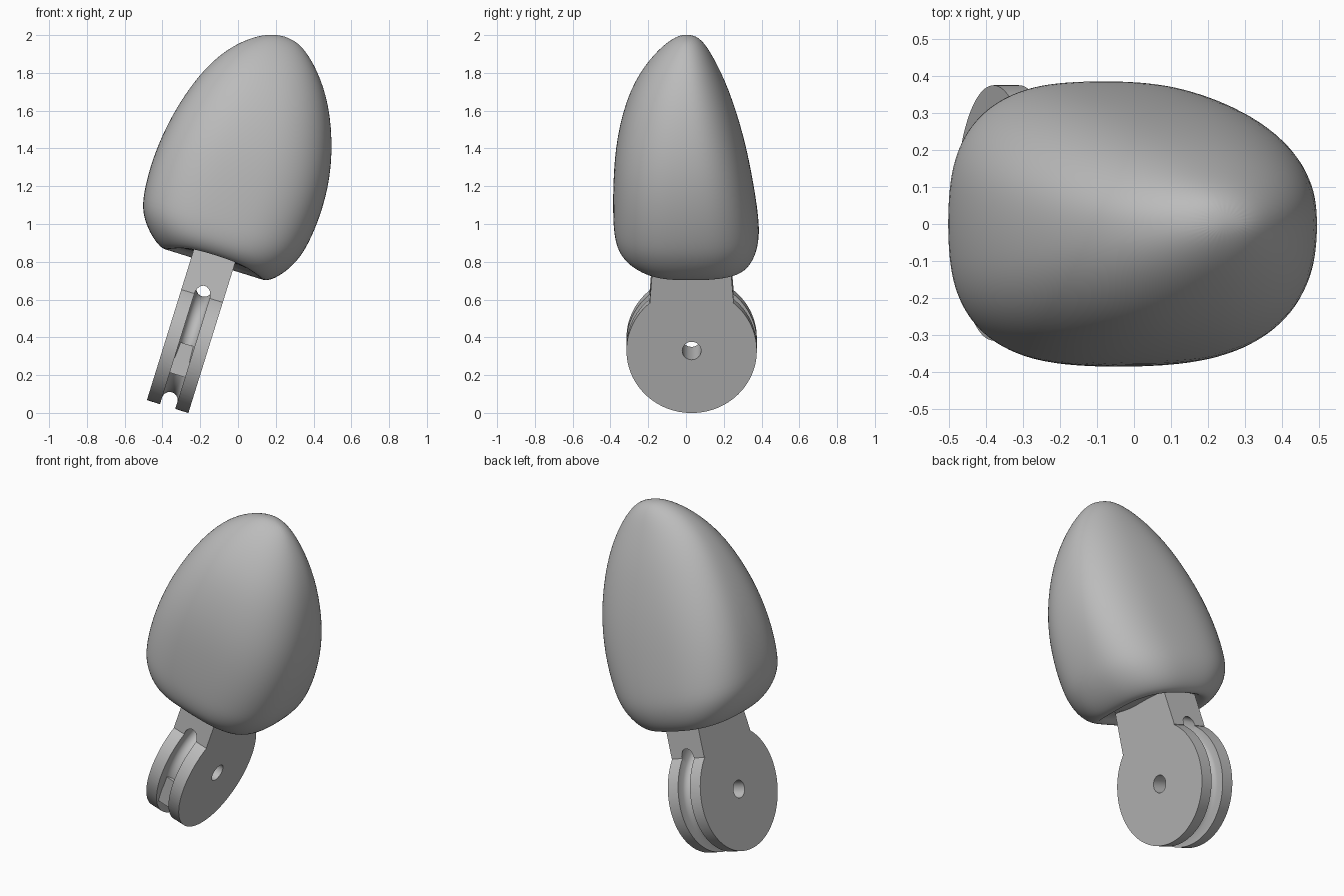
import bpy, bmesh, math
from mathutils import Matrix

if "Cube" in bpy.data.objects:
    bpy.data.objects.remove(bpy.data.objects["Cube"])

TILT = math.radians(17.3)
HEAD_FRAME = Matrix.Translation((-0.27, 0, 0.374)) @ Matrix.Rotation(TILT, 4, 'Y')
HINGE_FRAME = Matrix.Translation((-0.27, 0.03, 0.363)) @ Matrix.Rotation(TILT, 4, 'Y')
ACROSS = Matrix.Rotation(math.pi / 2, 4, 'Y')

grey = bpy.data.materials.new("plain grey")
grey.use_nodes = True
colour = (0.5, 0.5, 0.5, 1)
grey.diffuse_color = colour
grey.node_tree.nodes["Principled BSDF"].inputs["Base Color"].default_value = colour


def finish(bm, name, frame):
    bmesh.ops.recalc_face_normals(bm, faces=bm.faces)
    mesh = bpy.data.meshes.new(name)
    bm.to_mesh(mesh)
    bm.free()
    mesh.materials.append(grey)
    ob = bpy.data.objects.new(name, mesh)
    ob.matrix_world = frame
    bpy.context.collection.objects.link(ob)
    return ob


def select(ob):
    bpy.ops.object.select_all(action='DESELECT')
    bpy.context.view_layer.objects.active = ob
    ob.select_set(True)


def cylinder(name, radius, depth, sides):
    bm = bmesh.new()
    bmesh.ops.create_cone(bm, cap_ends=True, segments=sides, radius1=radius,
                          radius2=radius, depth=depth, matrix=ACROSS)
    return finish(bm, name, HINGE_FRAME)


def box(name, x, y, z, top_scale=1):
    bm = bmesh.new()
    bmesh.ops.create_cube(bm, size=1)
    for v in bm.verts:
        upper = v.co.z > 0
        v.co.x = x[0] if v.co.x < 0 else x[1]
        v.co.y = (y[0] if v.co.y < 0 else y[1]) * (top_scale if upper else 1)
        v.co.z = z[1] if upper else z[0]
    return finish(bm, name, HINGE_FRAME)


def combine(ob, tool, operation):
    mod = ob.modifiers.new("combine", 'BOOLEAN')
    mod.operation, mod.object, mod.solver = operation, tool, 'EXACT'
    select(ob)
    bpy.ops.object.modifier_apply(modifier=mod.name)
    bpy.data.objects.remove(tool)


def groove_ring(inner, outer, half, sides=96):
    """Ring with a rounded-slot section, running round the hinge axis."""
    section = []
    for i in range(16):
        a = 2 * math.pi * (i + 0.5) / 16
        mid = inner + half if math.cos(a) < 0 else outer - half
        section.append((half * math.sin(a), mid + half * math.cos(a)))
    bm = bmesh.new()
    rings = []
    for j in range(sides):
        t = 2 * math.pi * j / sides
        rings.append([bm.verts.new((x, r * math.cos(t), r * math.sin(t))) for x, r in section])
    bridge(bm, rings + rings[:1])
    return finish(bm, "groove_cutter", HINGE_FRAME)


def bridge(bm, rings):
    n = len(rings[0])
    for a, b in zip(rings, rings[1:]):
        for i in range(n):
            bm.faces.new((a[i], a[(i + 1) % n], b[(i + 1) % n], b[i]))


# Hinge: round pulley with a neck, rope groove, stop block and axle hole
hinge = cylinder("hinge_pulley", 0.345, 0.23, 96)
combine(hinge, box("neck", (-0.115, 0.115), (-0.222, 0.222), (0.268, 0.6), 0.88), 'UNION')
combine(hinge, groove_ring(0.266, 0.39, 0.043), 'DIFFERENCE')
combine(hinge, box("stop_block", (-0.046, 0.046), (-0.285, 0.1), (-0.17, 0)), 'UNION')
combine(hinge, cylinder("axle_hole", 0.05, 0.5, 32), 'DIFFERENCE')
select(hinge)
bpy.ops.object.shade_smooth_by_angle(angle=math.radians(30))

# Fingertip pad: lofted sections (height, right, left, front, back)
SECTIONS = [
    (0.47, -0.21, 0.24, -0.24, 0.25),
    (0.435, -0.24, 0.27, -0.27, 0.28),
    (0.432, -0.28, 0.31, -0.31, 0.32),
    (0.49, -0.36, 0.375, -0.36, 0.365),
    (0.58, -0.43, 0.43, -0.38, 0.39),
    (0.68, -0.457, 0.461, -0.388, 0.387),
    (0.88, -0.467, 0.481, -0.388, 0.357),
    (1.12, -0.44, 0.461, -0.372, 0.31),
    (1.38, -0.363, 0.371, -0.305, 0.232),
    (1.55, -0.26, 0.26, -0.2, 0.155),
    (1.65, -0.145, 0.155, -0.105, 0.1),
    (1.69, -0.06, 0.085, -0.04, 0.055),
]
SIDES = 32


def signed_power(value, power):
    return math.copysign(abs(value) ** power, value)


bm = bmesh.new()
rings = []
for height, right, left, front, back in SECTIONS:
    ring = []
    squareness = 2.7 - 0.7 * max(0, (height - 0.9) / 0.8)
    lift = 0.05 * max(0, min(1, (0.65 - height) / 0.2))
    for i in range(SIDES):
        a = 2 * math.pi * i / SIDES
        c = signed_power(math.cos(a), 2 / squareness)
        s = signed_power(math.sin(a), 2 / squareness)
        x = c * (left if c > 0 else -right)
        y = s * (back if s > 0 else -front)
        # the front edge of the opening arches upwards
        arch = lift * max(0, -math.sin(a)) ** 2
        ring.append(bm.verts.new((x, y, height + arch)))
    rings.append(ring)
bridge(bm, rings)
for ring, height, x in ((rings[0], 0.48, 0.01), (rings[-1], 1.7, 0.012)):
    pole = bm.verts.new((x, 0.005, height))
    for i in range(SIDES):
        bm.faces.new((ring[i], ring[(i + 1) % SIDES], pole))
pad = finish(bm, "fingertip_pad", HEAD_FRAME)
smooth = pad.modifiers.new("smooth", 'SUBSURF')
smooth.levels = smooth.render_levels = 2
select(pad)
bpy.ops.object.shade_smooth()
